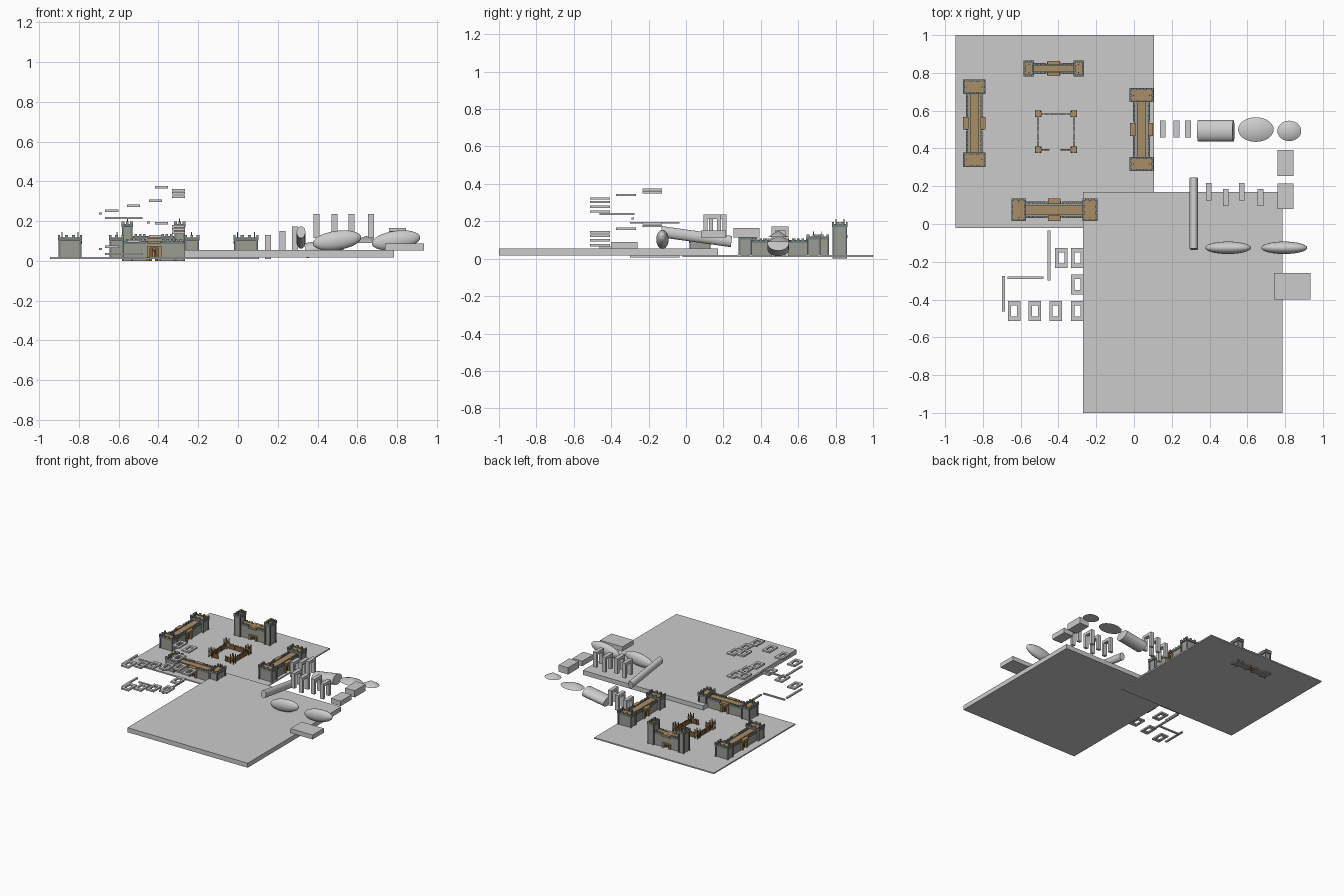
import bpy, bmesh, math
from mathutils import Matrix, Vector

if "Cube" in bpy.data.objects:
    bpy.data.objects.remove(bpy.data.objects["Cube"])


def material(name, rgb):
    m = bpy.data.materials.new(name)
    m.diffuse_color = (*rgb, 1)
    m.use_nodes = True
    m.node_tree.nodes["Principled BSDF"].inputs["Base Color"].default_value = m.diffuse_color
    return m


STONE = material("stone", (0.33, 0.34, 0.29))
TRIM = material("dark_stone", (0.17, 0.21, 0.21))
WOOD = material("wood", (0.40, 0.27, 0.13))
DARK = material("dark_wood", (0.22, 0.11, 0.04))


def finish(name, bm, mat=None, M=None, smooth=False):
    me = bpy.data.meshes.new(name)
    bm.to_mesh(me)
    bm.free()
    if mat:
        me.materials.append(mat)
    if smooth:
        me.shade_smooth()
        me.set_sharp_from_angle(angle=math.radians(35))
    ob = bpy.data.objects.new(name, me)
    if M:
        ob.matrix_world = M
    bpy.context.collection.objects.link(ob)
    return ob


def boxes(name, items, mat=None, M=None):
    # each item is (x0, x1, y0, y1, z0, z1)
    bm = bmesh.new()
    for x0, x1, y0, y1, z0, z1 in items:
        c = Vector((x0 + x1, y0 + y1, z0 + z1)) / 2
        bmesh.ops.create_cube(bm, size=1, matrix=Matrix.Translation(c) @
                              Matrix.Diagonal((x1 - x0, y1 - y0, z1 - z0, 1)))
    return finish(name, bm, mat, M)


def mirror(items):
    return items + [(-b, -a, c, d, e, f) for a, b, c, d, e, f in items]


def both(items):
    return items + [(a, b, -d, -c, e, f) for a, b, c, d, e, f in items]


def cone(name, M, r1, r2, depth, seg=32):
    bm = bmesh.new()
    bmesh.ops.create_cone(bm, cap_ends=True, segments=seg, radius1=r1, radius2=r2, depth=depth)
    bmesh.ops.transform(bm, matrix=M, verts=bm.verts)
    return finish(name, bm, smooth=True)


def castle(tag, x, y, angle, L, dep, tw, base, wall_z, tower_z):
    """Wall with two end towers and a gate; L length, dep tower depth, tw tower width."""
    M = Matrix.Translation((x, y, 0)) @ Matrix.Rotation(math.radians(angle), 4, 'Z')
    e, d, o = L / 2, dep / 2, 0.008
    wd = d * 0.72
    gh = base + 0.048
    g = 0.02
    # towers, walls and gate lintel
    boxes(tag + "_stonework", mirror([
        (e - tw + o, e - o, -d + o, d - o, base, tower_z - 0.028),
        (g, e - tw + o, -wd + 0.006, wd - 0.006, base, wall_z - 0.012)])
        + [(-g, g, -wd + 0.006, wd - 0.006, gh, wall_z - 0.012)], STONE, M)
    # battlements
    rim = both([(e - tw, e, d - 0.01, d, tower_z - 0.03, tower_z - 0.015)])
    rim += [(e - tw, e - tw + 0.01, -d, d, tower_z - 0.03, tower_z - 0.015),
            (e - 0.01, e, -d, d, tower_z - 0.03, tower_z - 0.015)]
    rim += both([(g + 0.02, e - tw, wd - 0.01, wd, wall_z - 0.02, wall_z - 0.006)])
    merl = []
    for i in range(3):
        a = e - tw + i * (tw - 0.014) / 2
        merl += both([(a, a + 0.014, d - 0.01, d, tower_z - 0.015, tower_z - 0.003)])
    for i in range(1, 3):
        b = -d + i * (dep - 0.016) / 3
        for a in (e - tw, e - 0.01):
            merl.append((a, a + 0.01, b, b + 0.016, tower_z - 0.015, tower_z - 0.003))
    n = max(3, int((e - tw - g) / 0.026))
    for i in range(n):
        a = g + 0.02 + i * (e - tw - g - 0.02) / n
        merl += both([(a, a + 0.012, wd - 0.01, wd, wall_z - 0.006, wall_z + 0.004)])
    boxes(tag + "_parapets", mirror(rim), TRIM, M)
    boxes(tag + "_merlons", mirror(merl), STONE, M)
    # corner buttresses and plinths
    but = []
    for a in (e - tw, e - 0.014):
        but += both([(a + 0.002, a + 0.012, d - 0.013, d - 0.003, base, tower_z - 0.03)])
    boxes(tag + "_buttresses", mirror(but), TRIM, M)
    # walkway, tower floors and gate balconies
    boxes(tag + "_floors", mirror([(e - tw + 0.01, e - 0.01, -d + 0.01, d - 0.01,
                                    tower_z - 0.03, tower_z - 0.022)])
          + [(-e + tw, e - tw, -wd * 0.55, wd * 0.55, wall_z - 0.014, wall_z - 0.004)]
          + both([(-0.034, 0.034, wd - 0.012, d - 0.001, wall_z - 0.02, wall_z - 0.004)]), WOOD, M)
    # gate frame and half open doors
    boxes(tag + "_gate_frame", both(mirror([(g, g + 0.016, wd - 0.008, wd + 0.004, base, gh)])
          + [(-g - 0.016, g + 0.016, wd - 0.008, wd + 0.004, gh, gh + 0.01)]), WOOD, M)
    boxes(tag + "_gate_doors", mirror([(g - 0.012, g, -wd + 0.01, wd - 0.01, base, gh)]), DARK, M)
    # turret posts
    boxes(tag + "_posts", mirror(both([(e - tw * 0.55, e - tw * 0.55 + 0.005, d - 0.022, d - 0.017,
                                        tower_z - 0.025, tower_z + 0.012)])), WOOD, M)


# ground plates
boxes("castle_ground", [(-0.945, 0.105, -0.02, 1.0, 0.01, 0.02)])
boxes("thick_ground", [(-0.27, 0.785, -1.0, 0.17, 0.018, 0.054)])

# four castle walls
castle("left_castle", -0.845, 0.533, 90, 0.465, 0.12, 0.077, 0.018, 0.105, 0.133)
castle("right_castle", 0.04, 0.5, 90, 0.44, 0.125, 0.075, 0.018, 0.105, 0.133)
castle("front_castle", -0.422, 0.075, 0, 0.455, 0.12, 0.077, 0.018, 0.105, 0.133)
castle("back_castle", -0.425, 0.823, 0, 0.32, 0.083, 0.056, 0.0, 0.13, 0.2)

# wooden palisade in the courtyard
FM = Matrix.Translation((-0.413, 0.488, 0))
boxes("palisade_towers", mirror(both([(0.078, 0.112, 0.078, 0.112, 0.06, 0.068)])), WOOD, FM)
legs = []
for a in (0.079, 0.105):
    for b in (0.079, 0.105):
        legs += [(a, a + 0.006, b, b + 0.006, 0.018, 0.092)]
boxes("palisade_posts", mirror(both(legs)), DARK, FM)
pales = []
for i in range(14):
    a = -0.078 + i * 0.0113
    z = 0.055 + 0.006 * (i % 2)
    pales += [(a, a + 0.0105, 0.092, 0.098, 0.018, z)]
    pales += mirror([(0.092, 0.098, a, a + 0.0105, 0.018, z)])
    if abs(a + 0.005) > 0.028:
        pales += [(a, a + 0.0105, -0.098, -0.092, 0.018, z)]
boxes("palisade_walls", pales, DARK, FM)


# flat rectangular frames and rods, in two layers
def flat_frame(x, y, z):
    w, l, h, t = 0.033, 0.053, 0.006, 0.017
    return mirror([(w - t, w, -l, l, -h, h)]) + both([(-w + t, w - t, l - 0.024, l, -h, h)]), \
        Matrix.Translation((x, y, z))


frames = [(-0.635, -0.46, 0.252), (-0.525, -0.46, 0.278), (-0.415, -0.46, 0.303),
          (-0.30, -0.46, 0.322), (-0.30, -0.32, 0.34), (-0.30, -0.18, 0.355), (-0.385, -0.18, 0.37)]
for layer, dz in (("upper", 0), ("lower", -0.18)):
    for i, (x, y, z) in enumerate(frames):
        items, M = flat_frame(x, y, z + dz)
        boxes(f"{layer}_frame_{i}", items, None, M)
    boxes(layer + "_rods", [(-0.457, -0.443, -0.3, -0.035, 0.187 + dz, 0.197 + dz),
                            (-0.67, -0.48, -0.291, -0.278, 0.21 + dz, 0.22 + dz),
                            (-0.699, -0.684, -0.463, -0.275, 0.234 + dz, 0.244 + dz)])

# upright portals
portals = [(0.152, 0.503, 0.13), (0.225, 0.503, 0.15), (0.286, 0.503, 0.172),
           (0.395, 0.17, 0.235), (0.485, 0.14, 0.235), (0.57, 0.17, 0.235), (0.67, 0.14, 0.235)]
for i, (x, y, z) in enumerate(portals):
    boxes(f"portal_{i}", both([(-0.015, 0.015, 0.025, 0.046, -0.12, 0)])
          + [(-0.015, 0.015, -0.025, 0.025, -0.022, 0)], None, Matrix.Translation((x, y, z)))

# tilted log
T = Matrix.Translation
cone("tilted_log", T((0.317, 0.055, 0.118)) @ Matrix.Rotation(math.radians(90 - 8), 4, 'X')
     @ Matrix.Diagonal((0.022, 0.03, 1, 1)), 1, 1, 0.38, 24)
# short barrel
cone("barrel", T((0.433, 0.493, 0.066)) @ Matrix.Rotation(math.radians(-9), 4, 'Y')
     @ Matrix.Rotation(math.radians(90), 4, 'Y') @ Matrix.Diagonal((0.038, 0.057, 1, 1)), 1, 1, 0.19)
# shallow cones
cone("large_cone", T((0.645, 0.5, 0.108)) @ Matrix.Diagonal((0.094, 0.065, 1, 1)), 1, 0, 0.035)
cone("small_cone", T((0.822, 0.493, 0.133)) @ Matrix.Diagonal((0.063, 0.054, 1, 1)), 1, 0, 0.035)

# tilted pebbles
for i, x in enumerate((0.498, 0.795)):
    bm = bmesh.new()
    bmesh.ops.create_uvsphere(bm, u_segments=32, v_segments=16, radius=1)
    bmesh.ops.transform(bm, verts=bm.verts, matrix=T((x, -0.126, 0.103))
                        @ Matrix.Rotation(math.radians(-8), 4, 'Y')
                        @ Matrix.Diagonal((0.123, 0.033, 0.048, 1)))
    finish(f"pebble_{i}", bm, smooth=True)

# loose blocks
boxes("back_block", [(0.76, 0.845, 0.255, 0.392, 0.112, 0.165)])
boxes("middle_block", [(0.76, 0.845, 0.08, 0.215, 0.11, 0.15)])
boxes("front_block", [(0.74, 0.935, -0.4, -0.26, 0.053, 0.088)])
